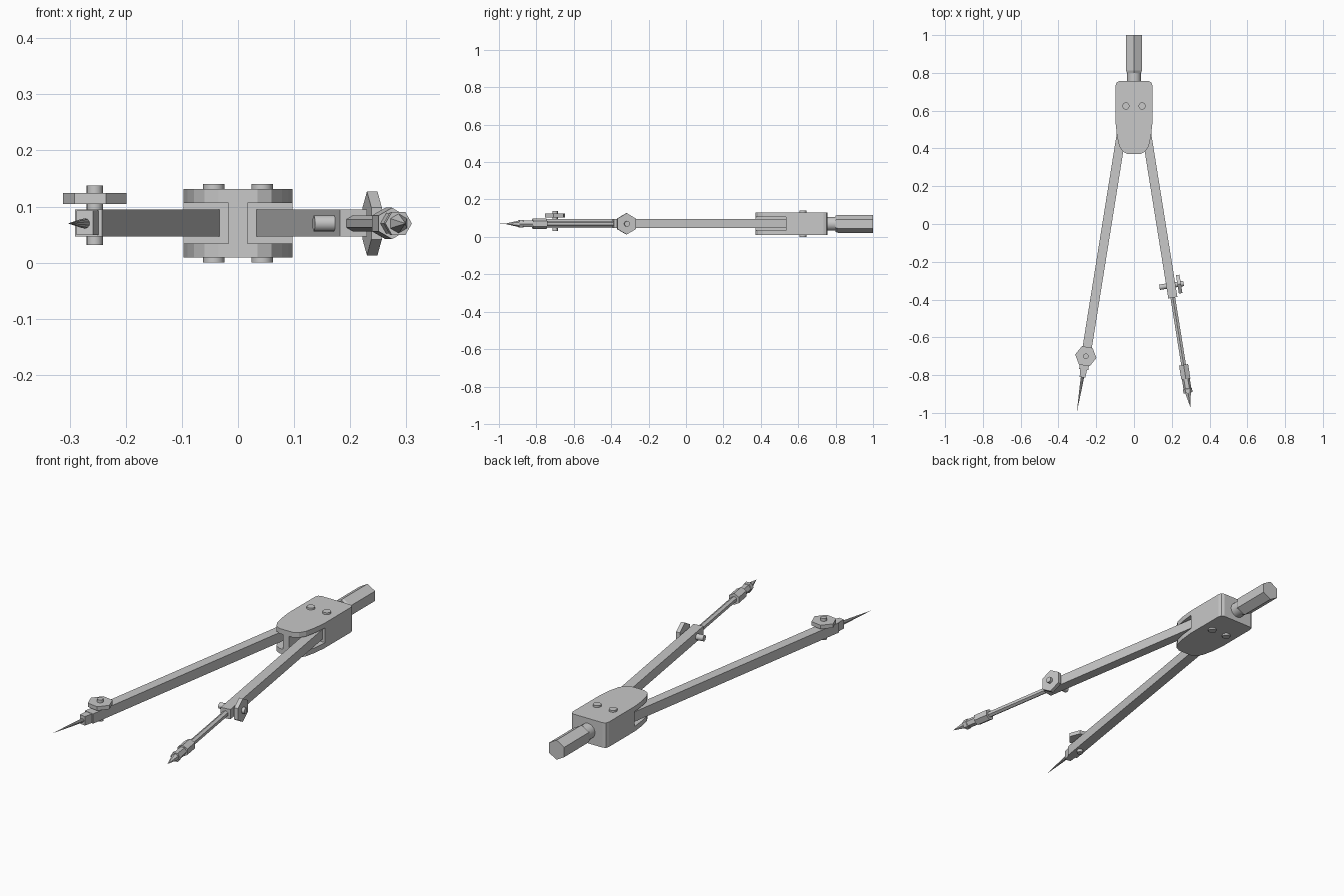
import bpy, bmesh, math
from mathutils import Vector, Matrix

cube = bpy.data.objects.get("Cube")
if cube:
    bpy.data.objects.remove(cube, do_unlink=True)

steel = bpy.data.materials.new("grey_steel")
steel.use_nodes = True
GREY = (0.58, 0.58, 0.58, 1)
steel.diffuse_color = GREY
steel.node_tree.nodes["Principled BSDF"].inputs["Base Color"].default_value = GREY

MID = 0.07                      # height of the centre plane
HINGE_X, HINGE_Y = 0.043, 0.625
SPREAD = math.radians(9.1)


def finish(name, bm, matrix=None, smooth=False):
    bmesh.ops.remove_doubles(bm, verts=bm.verts, dist=1e-5)
    bmesh.ops.recalc_face_normals(bm, faces=bm.faces)
    if matrix:
        bm.transform(matrix)
    mesh = bpy.data.meshes.new(name)
    bm.to_mesh(mesh)
    bm.free()
    mesh.materials.append(steel)
    obj = bpy.data.objects.new(name, mesh)
    bpy.context.collection.objects.link(obj)
    bpy.ops.object.select_all(action='DESELECT')
    obj.select_set(True)
    bpy.context.view_layer.objects.active = obj
    if smooth:
        bpy.ops.object.shade_smooth_by_angle(angle=math.radians(35))
    return obj


def extrude(name, outline, z0, z1, matrix=None):
    """Prism from a flat outline."""
    bm = bmesh.new()
    low = [bm.verts.new((x, y, z0)) for x, y in outline]
    face = bm.faces.new(low)
    new = bmesh.ops.extrude_face_region(bm, geom=[face])["geom"]
    bmesh.ops.translate(bm, vec=(0, 0, z1 - z0),
                        verts=[v for v in new if isinstance(v, bmesh.types.BMVert)])
    return finish(name, bm, matrix)


def turned(name, axis, profile, sides, matrix=None, smooth=False, turn=0.0, origin=(0, 0, MID)):
    """Solid turned around an axis; profile is (distance, radius) pairs."""
    d = Vector(axis)
    u = Vector((1, 0, 0)) if d.z else Vector((0, 0, 1))
    v = d.cross(u)
    bm = bmesh.new()
    rings = []
    for t, r in profile:
        ring = []
        for i in range(sides):
            a = turn + math.tau * i / sides
            ring.append(bm.verts.new(Vector(origin) + d * t + (u * math.cos(a) + v * math.sin(a)) * r))
        rings.append(ring)
    for a, b in zip(rings, rings[1:]):
        for i in range(sides):
            j = (i + 1) % sides
            bm.faces.new((a[i], a[j], b[j], b[i]))
    for ring, (t, r) in ((rings[0], profile[0]), (rings[-1], profile[-1])):
        if r > 0:
            bm.faces.new(ring)
    return finish(name, bm, matrix, smooth)


# Head: rounded shield with a pocket on each side for the legs
half = [(0.035, 0.371), (0.06, 0.384), (0.078, 0.412), (0.09, 0.465), (0.097, 0.53),
        (0.097, 0.735), (0.092, 0.75), (0.078, 0.756)]
head = extrude("head", half + [(-x, y) for x, y in reversed(half)], 0.009, 0.131)
for side in (-1, 1):
    pocket = extrude("pocket_cutter", [(side * x, y) for x, y in
                     ((0.017, 0.2), (0.2, 0.2), (0.2, 0.535), (0.017, 0.535))], 0.034, 0.106)
    pocket.hide_render = True
    cut = head.modifiers.new("pocket", 'BOOLEAN')
    cut.object = pocket
    cut.operation = 'DIFFERENCE'
    cut.solver = 'EXACT'
    bpy.ops.object.select_all(action='DESELECT')
    bpy.context.view_layer.objects.active = head
    head.select_set(True)
    bpy.ops.object.modifier_apply(modifier=cut.name)
    bpy.data.objects.remove(pocket, do_unlink=True)

# Rivets through the head
for side, label in ((-1, "right"), (1, "left")):
    turned(label + "_rivet", (0, 0, 1), [(-0.07, 0.019), (0.07, 0.019)], 16, smooth=True,
           origin=(side * HINGE_X, HINGE_Y, MID))

# Grip behind the head
turned("grip_neck", (0, 1, 0), [(0.74, 0.037), (0.81, 0.037)], 20, smooth=True)
turned("grip", (0, 1, 0), [(0.8, 0.043), (0.812, 0.048), (1.0, 0.048)], 6)


def leg_frame(side):
    return (Matrix.Translation((side * HINGE_X, HINGE_Y, 0))
            @ Matrix.Rotation(side * SPREAD, 4, 'Z'))


def bar(name, end, frame):
    w = 0.0245
    return extrude(name, [(-w, -0.08), (w, -0.08), (w, end), (-w, end)], 0.047, 0.095, frame)


def clamp(label, axis, y, tail, frame):
    """Hexagonal nut on a cross pin."""
    at = (0, y, MID)
    turned(label + "_clamp_pin", axis, [(-tail, 0.0145), (0.068, 0.0145)], 14, frame, True, origin=at)
    turned(label + "_clamp_nut", axis, [(0.035, 0.057), (0.054, 0.057)], 6, frame, origin=at)


# Needle leg
right = leg_frame(-1)
bar("needle_leg", -1.413, right)
clamp("needle", (0, 0, 1), -1.342, 0.038, right)
extrude("needle_jaw", [(-0.019, -1.40), (0.019, -1.40), (0.015, -1.455), (-0.015, -1.455)],
        0.049, 0.093, right)
turned("needle", (0, -1, 0), [(1.44, 0.0095), (1.50, 0.0075), (1.646, 0)], 10, right, True)

# Lead leg
left = leg_frame(1)
bar("lead_leg", -1.028, left)
clamp("lead", (1, 0, 0), -0.9625, 0.061, left)
turned("lead_rod", (0, -1, 0), [(1.0, 0.0145), (1.40, 0.0145)], 6, left)
turned("lead_collar", (0, -1, 0), [(1.388, 0.028), (1.464, 0.028)], 6, left)
turned("lead_holder", (0, -1, 0), [(1.45, 0.021), (1.515, 0.021), (1.517, 0.024), (1.538, 0.024)],
       6, left, turn=math.pi / 6)
turned("lead_tip", (0, -1, 0), [(1.53, 0.019), (1.616, 0)], 6, left)
